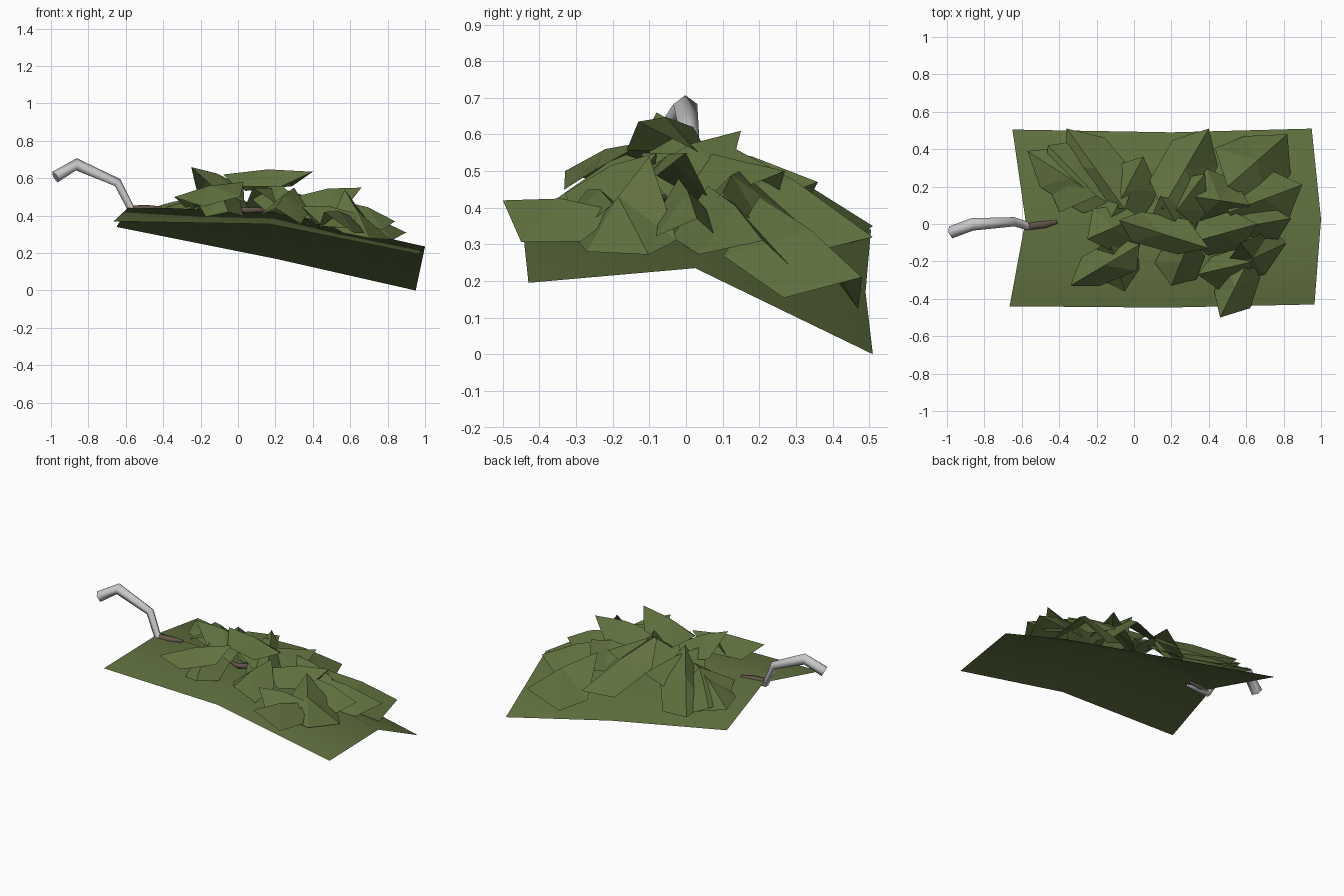
import bpy, math, random
from mathutils import Vector

if "Cube" in bpy.data.objects:
    bpy.data.objects.remove(bpy.data.objects["Cube"])

random.seed(4)

def material(name, col):
    m = bpy.data.materials.new(name)
    m.diffuse_color = (*col, 1)
    m.use_nodes = True
    m.node_tree.nodes["Principled BSDF"].inputs["Base Color"].default_value = m.diffuse_color
    return m

GREEN = material("leaf green", (0.118, 0.165, 0.05))
GREY = material("stem grey", (0.58, 0.58, 0.58))
BROWN = material("twig brown", (0.12, 0.085, 0.065))

def make(name, verts, faces, mat):
    me = bpy.data.meshes.new(name)
    me.from_pydata([tuple(v) for v in verts], [], faces)
    me.materials.append(mat)
    ob = bpy.data.objects.new(name, me)
    bpy.context.collection.objects.link(ob)
    return ob

# Bent ground leaf: three cross rows of front edge, ridge, back edge
rows = [((-0.665, -0.44, 0.37), (-0.58, 0.02, 0.45), (-0.65, 0.505, 0.34)),
        ((0.17, -0.447, 0.355), (0.2, 0.02, 0.415), (0.2, 0.49, 0.17)),
        ((0.965, -0.43, 0.195), (1.0, 0.025, 0.235), (0.95, 0.51, 0.0))]
faces = [(i * 3 + j, i * 3 + j + 3, i * 3 + j + 4, i * 3 + j + 1)
         for i in range(2) for j in range(2)]
ground = make("large_leaf", [p for r in rows for p in r], faces, GREEN)
for p in ground.data.polygons:
    p.use_smooth = True

def ground_z(x, y):
    i = 0 if x < 0.2 else 1
    t = (x + 0.62) / 0.82 if i == 0 else (x - 0.2) / 0.78
    front, ridge, back = (rows[i][j][2] * (1 - t) + rows[i + 1][j][2] * t for j in range(3))
    s = min(abs(y - 0.02) / 0.47, 1)
    return ridge + ((front if y < 0.02 else back) - ridge) * s

# Small folded leaves: base xyz, tip xyz, width
LEAVES = [
    (-.20, .15, .50, -.46, .42, .40, .42), (-.05, .08, .58, -.36, .51, .35, .34),
    (-.14, .00, .57, .05, .36, .47, .34), (.15, .08, .59, .40, .51, .32, .34),
    (.50, .20, .43, .82, .48, .21, .42), (.03, -.11, .58, -.34, -.33, .50, .24),
    (-.14, -.06, .59, -.05, -.36, .42, .28), (.30, -.08, .55, .20, -.33, .44, .30),
    (.62, -.18, .39, .46, -.50, .42, .28), (.57, -.10, .54, .70, -.27, .28, .40),
    (.55, -.02, .48, .84, .03, .37, .20), (.08, -.12, .55, .38, .27, .50, .34),
    (.03, .04, .55, -.25, -.08, .66, .30), (-.08, .02, .62, .40, -.13, .635, .26),
    (.30, -.12, .50, .14, .15, .61, .28), (.30, .15, .50, .62, .10, .44, .34),
    (.30, -.10, .50, .66, .00, .55, .30), (-.12, .10, .50, -.57, .39, .41, .26),
    (.64, -.20, .41, .34, -.27, .45, .22), (.50, .06, .46, .90, .21, .31, .30)]

def leaf(i, bx, by, bz, tx, ty, tz, w):
    base, tip = Vector((bx, by, bz)), Vector((tx, ty, tz))
    d = tip - base
    side = Vector((-d.y, d.x, 0)).normalized() * w / 2
    up = Vector((0, 0, 1))
    mid = base + d * 0.5 + up * 0.02
    verts = [base]
    for s, order in ((-1, (0.2, 0.7)), (1, (0.7, 0.2))):   # two corners per side
        for t in order:
            reach, drop = random.uniform(.6, 1), random.uniform(.25, .45) * w
            p = base + d * t + side * s * reach - up * drop
            p.y = max(-0.45, min(0.47, p.y))
            p.z = max(p.z, ground_z(p.x, p.y) + 0.01)      # rest on the ground leaf
            verts.append(p)
        if s < 0:
            verts.append(tip)
    n = len(verts)
    make(f"small_leaf_{i:02d}", verts + [mid],
         [(k, (k + 1) % n, n) for k in range(n)], GREEN)

for i, spec in enumerate(LEAVES):
    leaf(i, *spec)

# Tapered faceted tube along a path of (point, radius)
def tube(name, path, mat, sides=5):
    pts = [Vector(p) for p, r in path]
    verts, faces = [], []
    for k, (p, r) in enumerate(path):
        d = (pts[min(k + 1, len(pts) - 1)] - pts[max(k - 1, 0)]).normalized()
        v = Vector((0, 1, 0))
        u = v.cross(d).normalized()
        v = d.cross(u)
        for s in range(sides):
            a = math.tau * s / sides
            verts.append(pts[k] + (u * math.cos(a) + v * math.sin(a)) * r)
    for k in range(len(path) - 1):
        for s in range(sides):
            a, b = k * sides + s, k * sides + (s + 1) % sides
            faces.append((a, b, b + sides, a + sides))
    faces.append(tuple(reversed(range(sides))))
    faces.append(tuple(range(len(verts) - sides, len(verts))))
    ob = make(name, verts, faces, mat)
    for p in ob.data.polygons:
        p.use_smooth = len(p.vertices) == 4
    return ob

# Hooked stem, and the twig lying on the ridge where it shows
tube("stem", [((-0.41, 0.0, 0.418), 0.010), ((-0.57, -0.012, 0.43), 0.024),
              ((-0.645, 0.012, 0.575), 0.026), ((-0.865, -0.002, 0.672), 0.035),
              ((-0.975, -0.045, 0.605), 0.035)], GREY)
tube("twig_outer", [((-0.56, -0.012, 0.436), 0.024), ((-0.48, -0.002, 0.437), 0.024),
                    ((-0.41, 0.012, 0.440), 0.012)], BROWN)
tube("twig_inner", [((-0.02, -0.04, 0.43), 0.010), ((0.04, -0.06, 0.43), 0.018),
                    ((0.2, 0.02, 0.43), 0.012)], BROWN)
